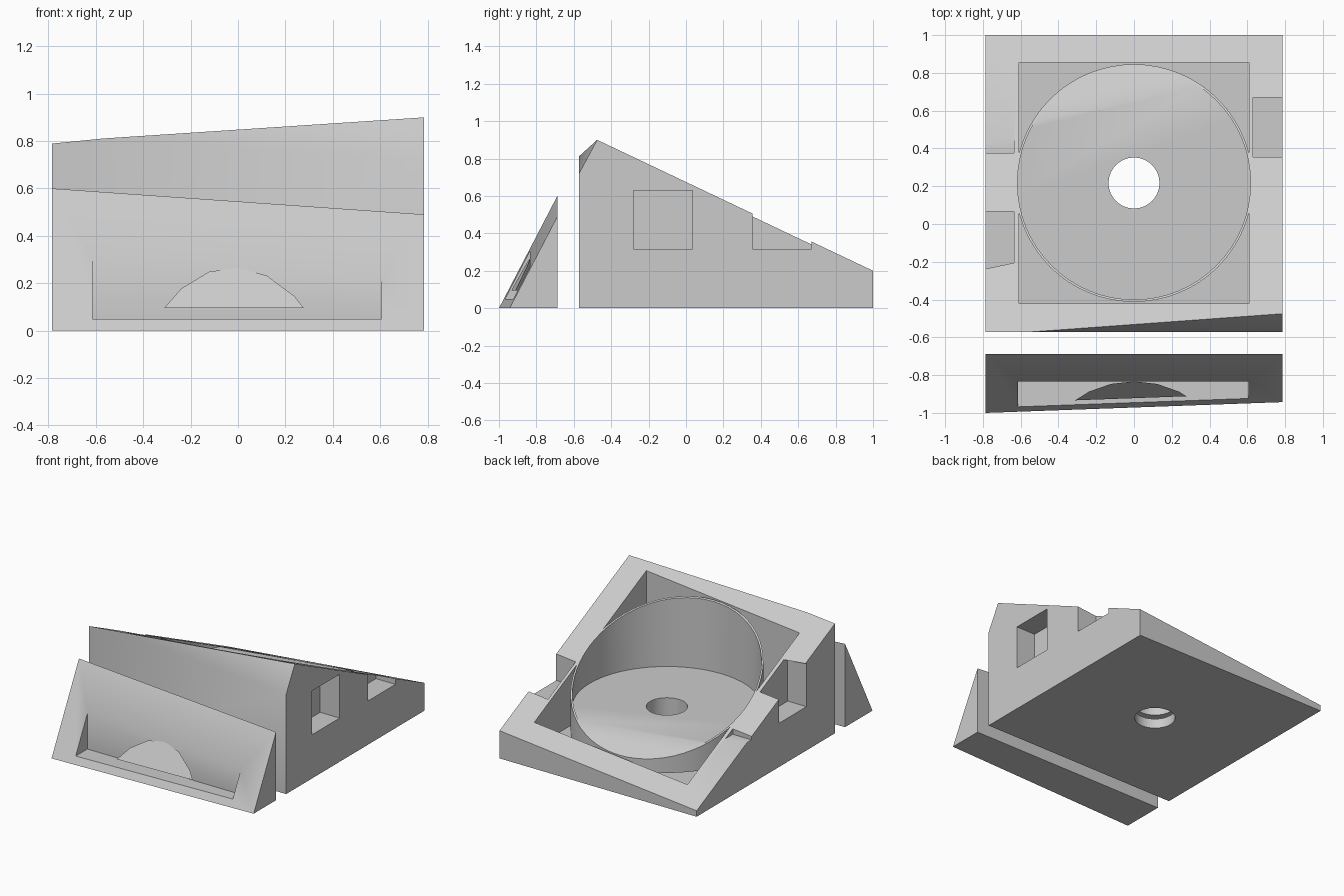
import bpy, bmesh, math
from mathutils import Vector

if "Cube" in bpy.data.objects:
    bpy.data.objects.remove(bpy.data.objects["Cube"])

grey = bpy.data.materials.new("light grey")
grey.diffuse_color = (0.6, 0.6, 0.6, 1)
grey.use_nodes = True
grey.node_tree.nodes["Principled BSDF"].inputs["Base Color"].default_value = grey.diffuse_color


def add_object(name, bm):
    mesh = bpy.data.meshes.new(name)
    bmesh.ops.recalc_face_normals(bm, faces=bm.faces)
    bm.to_mesh(mesh)
    bm.free()
    mesh.materials.append(grey)
    obj = bpy.data.objects.new(name, mesh)
    bpy.context.collection.objects.link(obj)
    return obj


def box(name, x, y, z, planes=()):
    """Box from ranges, trimmed to the part below/behind each (point, outward normal)."""
    bm = bmesh.new()
    bmesh.ops.create_cube(bm, size=1)
    for v in bm.verts:
        v.co = [r[0] if c < 0 else r[1] for c, r in zip(v.co, (x, y, z))]
    for point, normal in planes:
        bmesh.ops.bisect_plane(bm, geom=bm.verts[:] + bm.edges[:] + bm.faces[:],
                               plane_co=point, plane_no=normal, clear_outer=True)
        bmesh.ops.holes_fill(bm, edges=[e for e in bm.edges if e.is_boundary])
    return add_object(name, bm)


def cylinder(name, centre, radius, z, sides):
    bm = bmesh.new()
    bmesh.ops.create_cone(bm, cap_ends=True, segments=sides, radius1=radius,
                          radius2=radius, depth=z[1] - z[0])
    bmesh.ops.translate(bm, verts=bm.verts, vec=(*centre, (z[0] + z[1]) / 2))
    return add_object(name, bm)


def combine(obj, tools, operation='DIFFERENCE'):
    """Apply a boolean for each tool, then remove the tool."""
    for tool in tools:
        tool.hide_render = True
        mod = obj.modifiers.new("cut", 'BOOLEAN')
        mod.operation, mod.object, mod.solver = operation, tool, 'EXACT'
        dg = bpy.context.evaluated_depsgraph_get()
        mesh = bpy.data.meshes.new_from_object(obj.evaluated_get(dg))
        obj.modifiers.clear()
        obj.data = mesh
        bpy.data.objects.remove(tool)
    obj.data.materials.clear()
    obj.data.materials.append(grey)


def plane(a, b, c, outward):
    a, b, c = Vector(a), Vector(b), Vector(c)
    n = (b - a).cross(c - a).normalized()
    return a, n if n.dot(Vector(outward)) > 0 else -n


W = 0.785
top = ((0, 0, 0.596), Vector((-0.1, 0.4746, 1)).normalized())
bevel = plane((W, -0.475, 0.9), (W, -0.575, 0.715), (-0.6, -0.575, 0.809), (0, -1, 0.5))
slant = plane((-W, -1, 0), (W, -0.943, 0), (-W, -0.688, 0.6), (0, -1, 0.5))
centre = (0, 0.217)


def housing_solid(name):
    return box(name, (-W, W), (-0.573, 1), (0, 1.5), (top, bevel))


def panel_solid(name):
    return box(name, (-W, W), (-1, -0.688), (0, 0.8), (slant,))


# Sloped housing with square well, cup clearance, bore and side recesses
housing = housing_solid("housing")
cuts = [box("well_cutter", (-0.61, 0.61), (-0.42, 0.855), (0.07, 2)),
        cylinder("cup_clearance", centre, 0.617, (0.285, 2), 64),
        cylinder("bore_cutter", centre, 0.135, (-1, 1), 32)]
for x, starts in (((0.63, 1), (-0.28, 0.355)), ((-1, -0.635), (-0.25, 0.375))):
    for y in starts:
        cuts.append(box("recess_cutter", x, (y, y + 0.315), (0.315, 0.63)))
combine(housing, cuts)

# Round cup with thin wall, raised floor and bore, trimmed to the sloped top
cup = cylinder("cup", centre, 0.629, (0.1, 1.6), 64)
combine(cup, [cylinder("cup_hollow", centre, 0.617, (0.285, 2), 64),
              cylinder("cup_bore", centre, 0.135, (-1, 1), 32)])
combine(cup, [housing_solid("cup_trim")], 'INTERSECT')

# Separate slanted front panel with a pocket
panel = panel_solid("front_panel")
combine(panel, [box("pocket_cutter", (-0.615, 0.605), (-1.3, -0.835), (0.05, 1))])

# Rounded lip hanging in the pocket, flush with the slanted face
lip = cylinder("pocket_lip", (0, -1.383), 0.55, (0.095, 0.9), 28)
combine(lip, [panel_solid("lip_trim")], 'INTERSECT')

# Smooth round walls, keep sharp edges
for obj in (housing, cup, panel, lip):
    bpy.ops.object.select_all(action='DESELECT')
    obj.select_set(True)
    bpy.context.view_layer.objects.active = obj
    bpy.ops.object.shade_smooth_by_angle(angle=math.radians(30))
